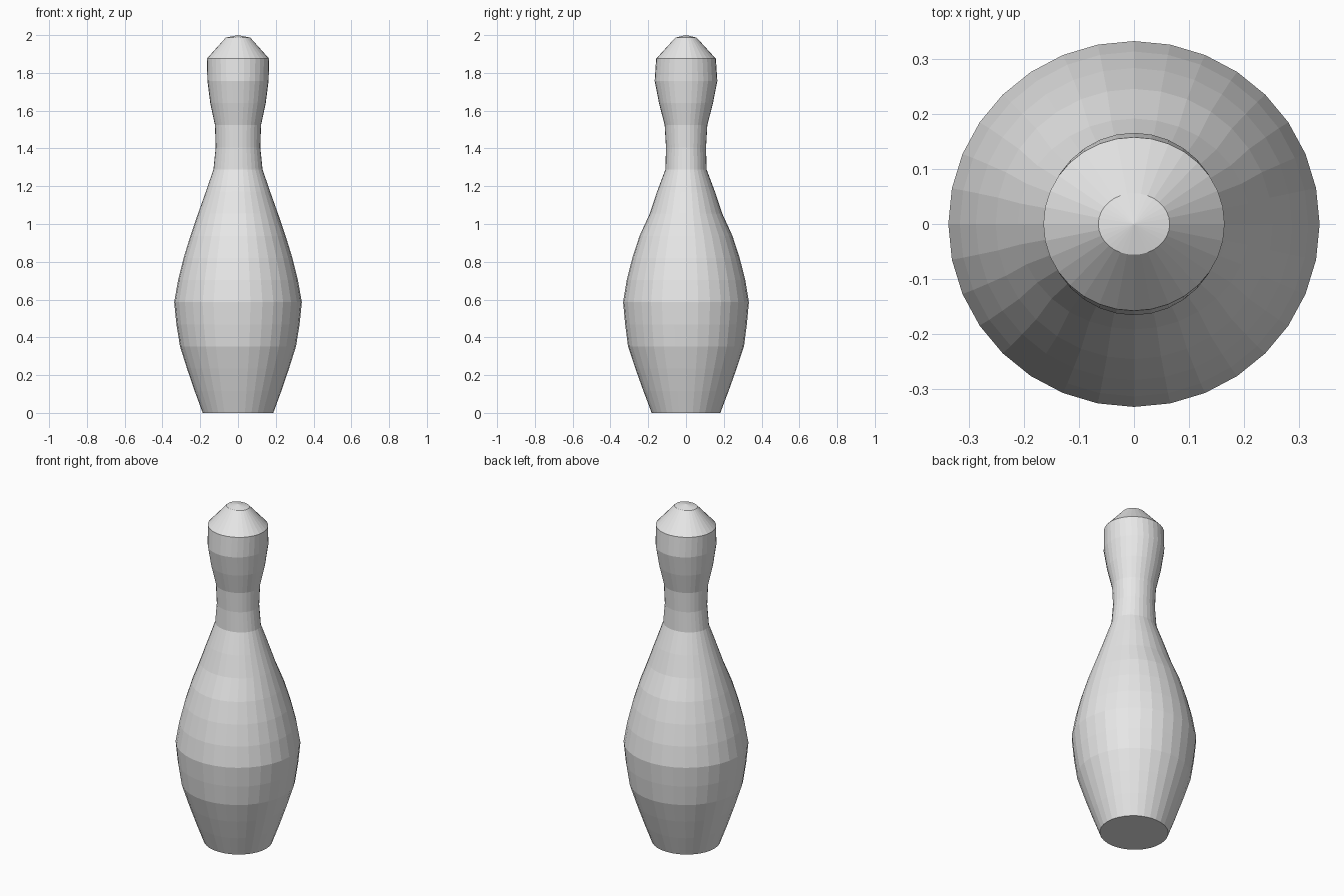
import bpy, bmesh, math

cube = bpy.data.objects.get("Cube")
if cube:
    bpy.data.objects.remove(cube, do_unlink=True)

SIDES = 32
STEP = 1.875 / 16

# Half-width and half-depth of the evenly spaced rings, base to head
rings = [(.187, .182), (.23, .226), (.27, .268), (.307, .307), (.326, .322),
         (.338, .333), (.317, .314), (.288, .284), (.252, .246), (.212, .192),
         (.17, .153), (.13, .109), (.118, .106), (.122, .113), (.147, .143),
         (.162, .166), (.165, .158)]
levels = [(rx, ry, i * STEP) for i, (rx, ry) in enumerate(rings)]
levels.append((.065, .056, 1.987))  # rim of the crown

bm = bmesh.new()
loops = []
for rx, ry, z in levels:
    angles = [2 * math.pi * k / SIDES for k in range(SIDES)]
    loops.append([bm.verts.new((rx * math.cos(a), ry * math.sin(a), z)) for a in angles])

# Body walls
for low, high in zip(loops, loops[1:]):
    for k in range(SIDES):
        n = (k + 1) % SIDES
        bm.faces.new((low[k], low[n], high[n], high[k]))

# Flat base and shallow pointed cap
bm.faces.new(loops[0][::-1])
tip = bm.verts.new((0, 0, 2))
for k in range(SIDES):
    bm.faces.new((loops[-1][k], loops[-1][(k + 1) % SIDES], tip))

mesh = bpy.data.meshes.new("pin_body")
bm.to_mesh(mesh)
bm.free()

# Plain grey finish
grey = bpy.data.materials.new("light_grey")
grey.use_nodes = True
colour = (.8, .8, .8, 1)
grey.diffuse_color = colour
grey.node_tree.nodes["Principled BSDF"].inputs["Base Color"].default_value = colour
mesh.materials.append(grey)

pin = bpy.data.objects.new("pin_body", mesh)
bpy.context.collection.objects.link(pin)
